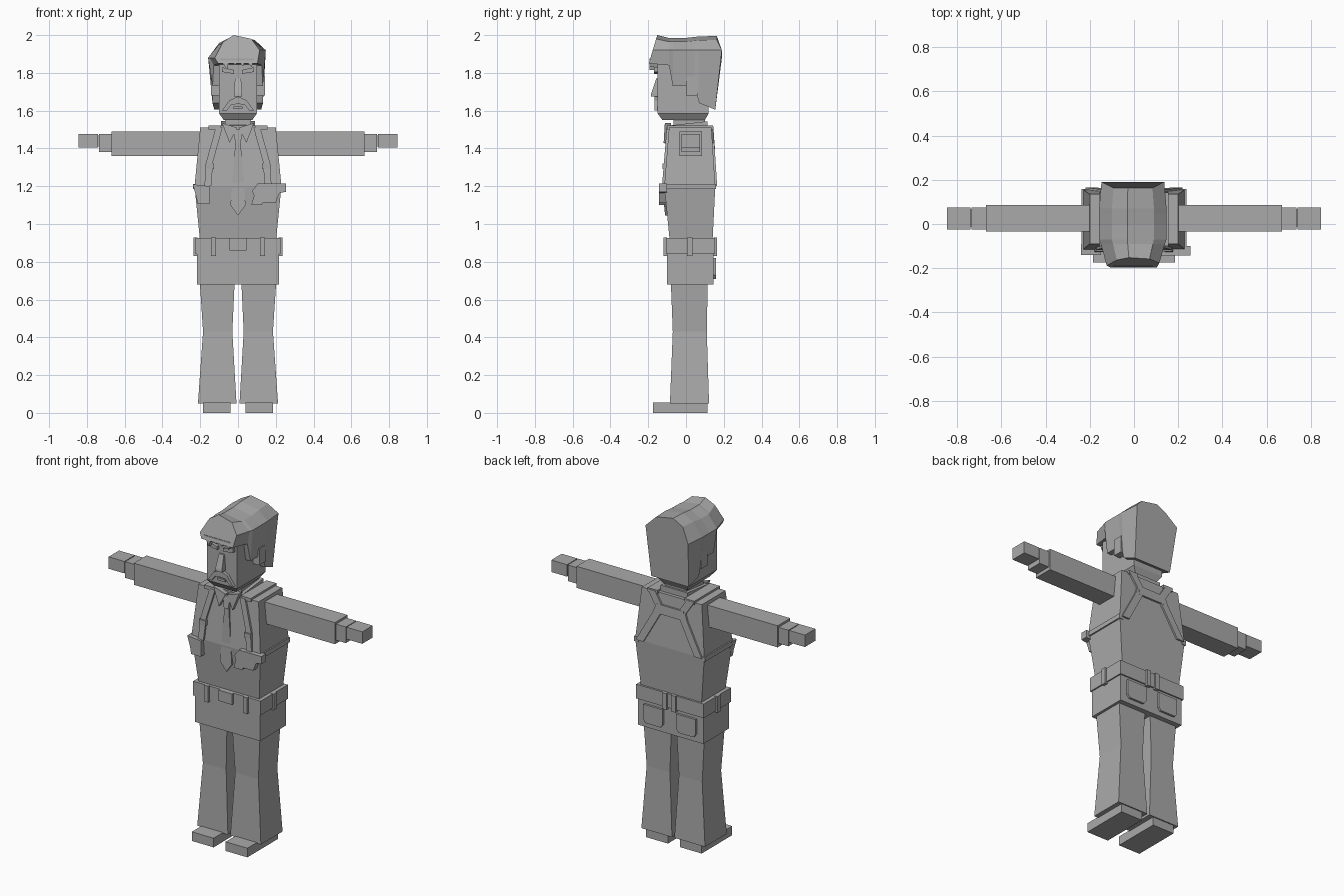
import bpy, bmesh

if "Cube" in bpy.data.objects:
    bpy.data.objects.remove(bpy.data.objects["Cube"])

grey = bpy.data.materials.new("plain_grey")
grey.diffuse_color = (0.4, 0.4, 0.4, 1)
grey.use_nodes = True
grey.node_tree.nodes["Principled BSDF"].inputs["Base Color"].default_value = grey.diffuse_color


def make(name, verts, faces):
    bm = bmesh.new()
    vs = [bm.verts.new(v) for v in verts]
    for f in faces:
        bm.faces.new([vs[i] for i in f])
    bmesh.ops.recalc_face_normals(bm, faces=bm.faces)
    me = bpy.data.meshes.new(name)
    bm.to_mesh(me)
    bm.free()
    me.materials.append(grey)
    ob = bpy.data.objects.new(name, me)
    bpy.context.collection.objects.link(ob)
    return ob


def skin(name, rings):
    """Closed solid through rings with equal point counts."""
    n = len(rings[0])
    verts = [p for r in rings for p in r]
    faces = [list(range(n)), list(range(len(verts) - n, len(verts)))]
    for k in range(len(rings) - 1):
        for i in range(n):
            j = (i + 1) % n
            faces.append([k * n + i, k * n + j, k * n + n + j, k * n + n + i])
    return make(name, verts, faces)


def stack(name, levels):
    """Solid through rectangles (z, x0, x1, y0, y1)."""
    return skin(name, [[(a, c, z), (b, c, z), (b, d, z), (a, d, z)]
                       for z, a, b, c, d in levels])


def box(name, x0, x1, y0, y1, z0, z1):
    return stack(name, [(z0, x0, x1, y0, y1), (z1, x0, x1, y0, y1)])


def prism(name, pts, y0, y1):
    return skin(name, [[(x, y, z) for x, z in pts] for y in (y0, y1)])


def flip(s, a, b):
    return (s * a, s * b) if s > 0 else (s * b, s * a)


def surface(z, low, mid, top):
    if z < 1.2:
        return low + (mid - low) * (z - 0.92) / 0.28
    return mid + (top - mid) * min(1, (z - 1.2) / 0.31)


def plate(name, pts, t, back=False):
    """Thin plate that follows the chest or the back."""
    def y(z, d):
        return surface(z, .14, .155, .135) + d if back else surface(z, -.085, -.115, -.09) - d
    return skin(name, [[(x, y(z, d), z) for x, z in pts] for d in (-.01, t)])


def strap(name, path, w, t, back=False):
    return plate(name, [(x - w / 2, z) for x, z in path]
                 + [(x + w / 2, z) for x, z in reversed(path)], t, back)


# Body
stack("torso", [(.9, -.2, .2, -.085, .14), (1.2, -.23, .23, -.115, .155),
                (1.51, -.2, .2, -.09, .135)])
stack("hips", [(.68, -.217, .217, -.1, .145), (.84, -.217, .217, -.1, .145),
               (.92, -.21, .21, -.095, .145)])
box("belt", -.225, .225, -.106, .153, .84, .925)
box("belt_buckle", -.045, .045, -.12, -.1, .86, .925)

for s in (1, -1):
    side = "left" if s > 0 else "right"
    # Legs and shoes
    stack(side + "_leg", [(z, *flip(s, a, b), c, d) for z, a, b, c, d in
          [(.05, .008, .212, -.085, .122), (.43, .03, .185, -.07, .11),
           (.69, .018, .202, -.08, .115)]])
    box(side + "_shoe", *flip(s, .04, .185), -.175, .115, 0, .055)
    # Arms
    box(side + "_sleeve", *flip(s, .18, .67), -.035, .085, 1.36, 1.49)
    box(side + "_cuff", *flip(s, .66, .735), -.024, .075, 1.38, 1.477)
    box(side + "_wrist", *flip(s, .73, .75), -.012, .065, 1.41, 1.468)
    box(side + "_hand", *flip(s, .74, .845), -.024, .075, 1.405, 1.477)
    # Belt loops and rear pockets
    for n, x in (("front", .13), ("back", .03)):
        y = (-.118, -.1) if n == "front" else (.145, .165)
        box(f"{side}_{n}_belt_loop", *flip(s, x - .014, x + .014), *y, .83, .928)
    box(side + "_side_belt_loop", *flip(s, .215, .235), .005, .035, .83, .928)
    prism(side + "_rear_pocket", [(s * x, z) for x, z in
          [(.045, .82), (.175, .82), (.175, .73), (.16, .71), (.06, .71), (.045, .73)]],
          .14, .158)
    # Shoulder harness
    strap(side + "_chest_strap", [(s * .1, 1.51), (s * .15, 1.33), (s * .16, 1.2)], .036, .012)
    box(side + "_strap_buckle", *flip(s, .128, .172), -.125, -.1, 1.29, 1.32)
    strap(side + "_back_strap", [(s * .13, 1.515), (s * .075, 1.43), (s * .09, 1.39),
                                 (s * .195, 1.2)], .05, .01, True)
    box(side + "_shoulder_strap", *flip(s, .09, .155), -.1, .143, 1.5, 1.522)
    box(side + "_side_strap", *flip(s, .21, .237), -.11, .158, 1.185, 1.212)
    # Shirt collar
    plate(side + "_collar_point", [(s * .085, 1.535), (s * .005, 1.51), (s * .045, 1.43)], .022)
    # Face
    prism(side + "_brow", [(s * .02, 1.795), (s * .02, 1.815), (s * .085, 1.83),
                           (s * .085, 1.805)], -.17, -.14)
    prism(side + "_moustache", [(0, 1.675), (s * .045, 1.655), (s * .085, 1.6), (s * .06, 1.6),
                                (s * .035, 1.632), (0, 1.635)], -.168, -.14)
    box(side + "_ear", *flip(s, .09, .142), 0, .06, 1.68, 1.78)

plate("harness_back_link", [(-.09, 1.445), (.09, 1.445), (.09, 1.39), (-.09, 1.39)], .011, True)

# Holster and pouch hanging from the harness
prism("holster", [(.07, 1.1), (.125, 1.1), (.135, 1.115), (.2, 1.115), (.22, 1.165),
                  (.255, 1.17), (.255, 1.215), (.105, 1.215), (.075, 1.175), (.085, 1.15)],
      -.142, -.1)
prism("magazine_pouch", [(-.24, 1.21), (-.15, 1.2), (-.15, 1.105), (-.215, 1.105), (-.22, 1.14)],
      -.14, -.09)

# Tie
plate("tie", [(-.014, 1.43), (.014, 1.43), (.04, 1.1), (0, 1.045), (-.04, 1.1)], .012)
plate("tie_knot", [(-.025, 1.5), (.025, 1.5), (.014, 1.425), (-.014, 1.425)], .018)

# Neck and collar band
box("neck", -.07, .07, -.065, .1, 1.5, 1.57)
skin("collar_band", [[(-.09, -.085, z), (.09, -.085, z), (.09, .115, z + d), (-.09, .115, z + d)]
                     for z, d in ((1.49, 0), (1.522, .022))])

# Head
stack("head", [(1.55, -.075, .075, -.125, .1), (1.585, -.1, .1, -.15, .12),
               (1.93, -.1, .1, -.15, .12)])
skin("nose", [[(-w, -.14, z), (w, -.14, z), (w, y, z), (-w, y, z)]
              for z, w, y in ((1.675, .022, -.186), (1.69, .022, -.184), (1.77, .016, -.158))])
box("mouth", -.025, .025, -.16, -.14, 1.608, 1.622)

# Swept-back hair, skinned from front to back: y, hem height, width, crown drop
rings = []
for i, (y, hem, w, drop) in enumerate([(-.197, 1.85, .78, .005), (-.09, 1.84, .95, .02),
                                       (-.07, 1.73, 1, .02), (.0, 1.73, 1, .02),
                                       (.045, 1.73, 1, .015), (.07, 1.64, 1, .012),
                                       (.155, 1.605, .93, .01)]):
    ring = []
    for x, z in [(-.135, hem), (-.158, 1.88), (-.1, 1.97), (-.03, 2.005), (.09, 1.985),
                 (.147, 1.92), (.132, hem)]:
        z -= drop if z > 1.93 else 0
        dy = 0
        if i == 0:
            dy = .3 * (z - 1.85)
        if i == 6 and z > 1.7:
            dy = .035 if z < 1.95 else .008
        ring.append((x * w, y + dy, z))
    rings.append(ring)
skin("hair", rings)

# Ragged fringe
for k, (x, tip) in enumerate([(-.07, 1.815), (-.025, 1.84), (.015, 1.835), (.06, 1.83)]):
    prism(f"fringe_lock_{k}", [(x - .025, 1.875), (x + .025, 1.875), (x + .012, tip)],
          -.192, -.14)
